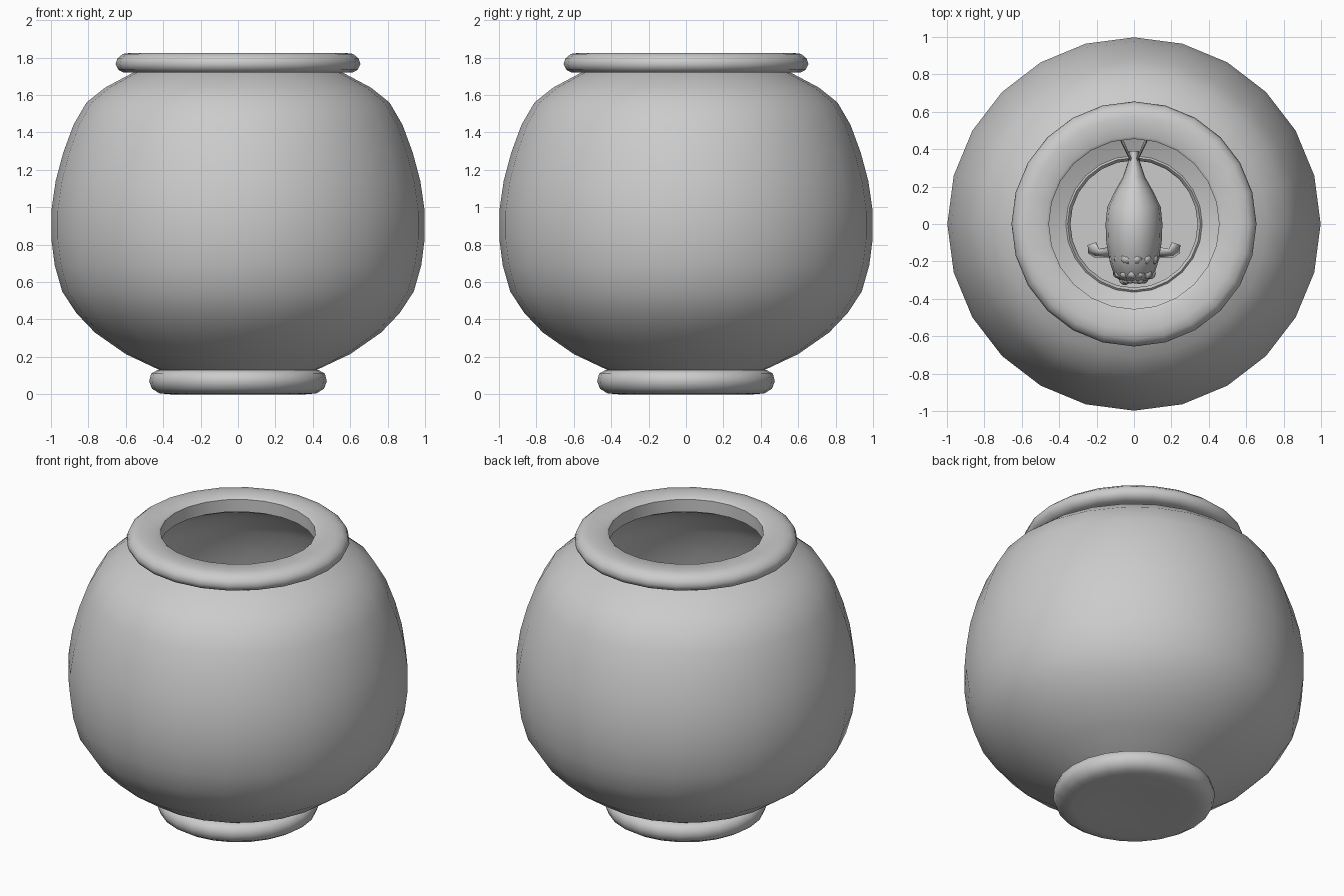
import bpy, bmesh, math, random
from mathutils import Matrix, Vector

cube = bpy.data.objects.get("Cube")
if cube:
    bpy.data.objects.remove(cube, do_unlink=True)

grey = bpy.data.materials.new("plain grey")
grey.use_nodes = True
colour = (0.6, 0.6, 0.6, 1)
grey.diffuse_color = colour
grey.node_tree.nodes["Principled BSDF"].inputs["Base Color"].default_value = colour


def finish(name, bm, angle=50):
    """Turn a bmesh into a smooth shaded grey object."""
    bmesh.ops.recalc_face_normals(bm, faces=bm.faces)
    mesh = bpy.data.meshes.new(name)
    bm.to_mesh(mesh)
    bm.free()
    obj = bpy.data.objects.new(name, mesh)
    bpy.context.collection.objects.link(obj)
    mesh.materials.append(grey)
    bpy.ops.object.select_all(action='DESELECT')
    obj.select_set(True)
    bpy.context.view_layer.objects.active = obj
    bpy.ops.object.shade_smooth_by_angle(angle=math.radians(angle))
    return obj


def lathe(name, profile, sides=24, closed=False, angle=50):
    """Spin (radius, height) points about the z axis."""
    bm = bmesh.new()
    verts = [bm.verts.new((r, 0, z)) for r, z in profile]
    edges = [bm.edges.new(pair) for pair in zip(verts, verts[1:])]
    if closed:
        edges.append(bm.edges.new((verts[-1], verts[0])))
    bmesh.ops.spin(bm, geom=verts + edges, axis=(0, 0, 1), cent=(0, 0, 0),
                   angle=math.tau, steps=sides, use_duplicate=False)
    bmesh.ops.remove_doubles(bm, verts=bm.verts, dist=0.0005)
    return finish(name, bm, angle)


# Glass bowl: outer wall upwards, inner wall back down to the sunken floor
outer = [(0.34, 0.09), (0.42, 0.13), (0.6, 0.215), (0.765, 0.33), (0.865, 0.435),
         (0.94, 0.55), (0.98, 0.69), (0.998, 0.83), (0.998, 0.98), (0.975, 1.14),
         (0.935, 1.29), (0.88, 1.44), (0.81, 1.56), (0.71, 1.64), (0.56, 1.72), (0.48, 1.74)]
inner = [(r - 0.03, z + (0.9 - z) * 0.03) for r, z in outer[1:-1]]
inner[0] = (0.365, 0.155)
lathe("glass_bowl", outer + inner[::-1] + [(0.355, 0.165), (0.34, 0.15), (0.34, 0.11), (0, 0.11)], angle=60)

# Thick rolled rim with a flat top
lathe("bowl_rim", [(0.455, 1.735), (0.5, 1.72), (0.61, 1.72), (0.64, 1.735), (0.655, 1.765),
                   (0.645, 1.795), (0.615, 1.82), (0.57, 1.826), (0.47, 1.826), (0.455, 1.815)], closed=True)

# Rounded foot, slightly hollow below
lathe("bowl_foot", [(0, 0.015), (0.2, 0.01), (0.36, 0), (0.42, 0.005), (0.46, 0.03), (0.475, 0.07),
                    (0.465, 0.11), (0.43, 0.13), (0.34, 0.125)])

# Fish body lofted along y: (y, half width, half height)
FISH_Z = 0.85
stations = [(-0.31, 0.06, 0.07), (-0.28, 0.105, 0.12), (-0.2, 0.13, 0.17), (-0.1, 0.148, 0.2),
            (0, 0.152, 0.21), (0.09, 0.143, 0.19), (0.17, 0.105, 0.15), (0.25, 0.06, 0.1),
            (0.33, 0.033, 0.065), (0.39, 0.025, 0.055)]
bm = bmesh.new()
rings = []
for y, w, h in stations:
    angles = [math.tau * k / 16 for k in range(16)]
    rings.append([bm.verts.new((w * math.cos(a), y, FISH_Z + h * math.sin(a))) for a in angles])
for a, b in zip(rings, rings[1:]):
    for k in range(16):
        j = (k + 1) % 16
        bm.faces.new((a[k], a[j], b[j], b[k]))
for ring in (rings[0], rings[-1]):
    bm.faces.new(ring)
finish("fish_body", bm)

# Lumpy growth over the head
random.seed(4)
bm = bmesh.new()
for row, (y, w, h) in enumerate(stations[:3]):
    for k in range(7):
        a = math.pi * (k + 0.5 * (row % 2)) / 6.5
        spot = Vector((w * 0.85 * math.cos(a), y + 0.015, FISH_Z + h * 0.88 * math.sin(a)))
        bmesh.ops.create_icosphere(bm, subdivisions=1, radius=random.uniform(0.026, 0.036),
                                   matrix=Matrix.Translation(spot))
finish("fish_head_lumps", bm)


def fin(name, outline, thickness=0.012):
    """Thin plate from a 3D outline, mirrored onto both sides."""
    bm = bmesh.new()
    bm.faces.new([bm.verts.new((x, y, FISH_Z + z)) for x, y, z in outline])
    bmesh.ops.triangulate(bm, faces=bm.faces)
    obj = finish(name, bm)
    solid = obj.modifiers.new("thickness", 'SOLIDIFY')
    solid.thickness = thickness
    solid.offset = 0
    obj.modifiers.new("mirror", 'MIRROR')
    return obj


# Paired side fins and the two splayed halves of the tail
fin("side_fins", [(0.13, -0.13, -0.03), (0.19, -0.14, -0.05), (0.21, -0.1, -0.06), (0.24, -0.11, -0.1),
                  (0.24, -0.15, -0.12), (0.21, -0.17, -0.12), (0.13, -0.17, -0.08)], 0.02)
fin("tail_fins", [(0.01, 0.33, 0.04), (0.06, 0.44, 0.13), (0.11, 0.58, 0.2), (0.09, 0.54, 0.05),
                  (0.07, 0.5, 0), (0.1, 0.54, -0.06), (0.12, 0.57, -0.2), (0.06, 0.43, -0.13),
                  (0.01, 0.33, -0.04)])
